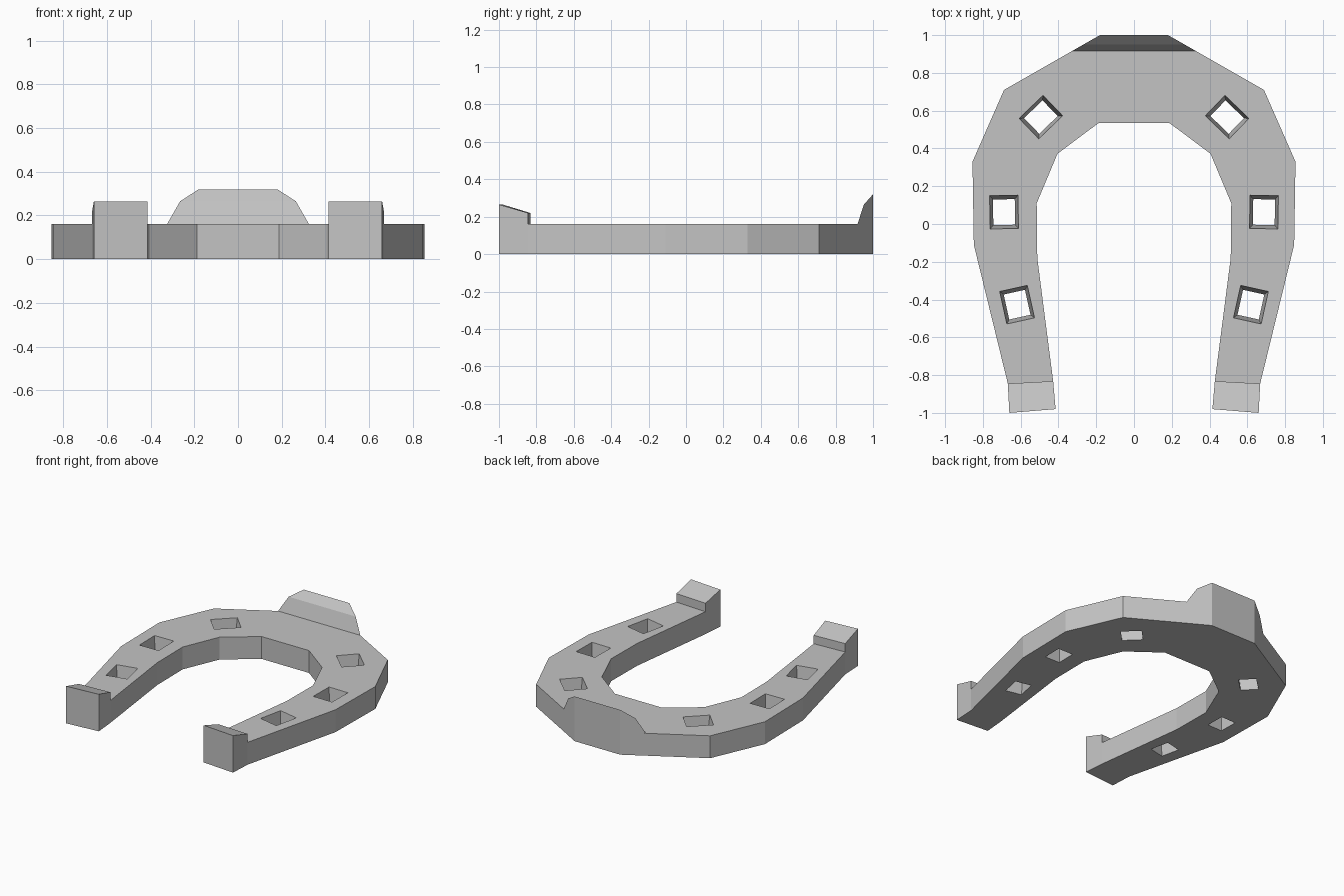
import bpy
import bmesh
from mathutils import Matrix, Vector

cube = bpy.data.objects.get("Cube")
if cube:
    bpy.data.objects.remove(cube, do_unlink=True)

THICK = 0.16

steel = bpy.data.materials.new("grey_steel")
steel.use_nodes = True
GREY = (0.55, 0.55, 0.55, 1)
steel.diffuse_color = GREY
steel.node_tree.nodes["Principled BSDF"].inputs["Base Color"].default_value = GREY


def finish(bm, name):
    bmesh.ops.recalc_face_normals(bm, faces=bm.faces[:])
    mesh = bpy.data.meshes.new(name)
    bm.to_mesh(mesh)
    bm.free()
    mesh.materials.append(steel)
    obj = bpy.data.objects.new(name, mesh)
    bpy.context.collection.objects.link(obj)
    return obj


def add_prism(bm, lower, upper):
    """Solid between two matching rings of points."""
    a = [bm.verts.new(p) for p in lower]
    b = [bm.verts.new(p) for p in upper]
    bm.faces.new(a)
    bm.faces.new(b)
    for i in range(len(a)):
        j = (i + 1) % len(a)
        bm.faces.new((a[i], a[j], b[j], b[i]))


# Half outline of the shoe, from toe round the heel to the inner arch
heel = [(0.668, -0.845), (0.66, -1.0), (0.415, -0.98), (0.428, -0.832)]
half = [(0.18, 1.0), (0.688, 0.71), (0.855, 0.33), (0.848, -0.11), *heel,
        (0.512, -0.18), (0.515, 0.11), (0.405, 0.372), (0.187, 0.535)]
outline = half + [(-x, y) for x, y in reversed(half)]

bm = bmesh.new()
add_prism(bm, [(x, y, 0) for x, y in outline], [(x, y, THICK) for x, y in outline])
shoe = finish(bm, "shoe_body")

# Tapered nail holes: centre x, centre y, turn in degrees
holes = [(0.493, 0.566, 46), (0.688, 0.063, -1), (0.619, -0.427, -12.5)]
bm = bmesh.new()
for x, y, turn in holes:
    for side in (1, -1):
        rot = Matrix.Rotation(side * turn * 3.14159 / 180, 3, "Z")
        rings = []
        for z in (-0.02, THICK + 0.02):
            scale = 0.77 + 0.23 * z / THICK
            rings.append([Vector((side * x, y, z)) + rot @ Vector((u * scale, v * scale, 0))
                          for u, v in ((-0.075, -0.088), (0.075, -0.088),
                                       (0.075, 0.088), (-0.075, 0.088))])
        add_prism(bm, *rings)
cutter = finish(bm, "nail_hole_cutter")
cutter.hide_render = True

cut = shoe.modifiers.new("nail_holes", "BOOLEAN")
cut.operation = "DIFFERENCE"
cut.solver = "EXACT"
cut.object = cutter
depsgraph = bpy.context.evaluated_depsgraph_get()
cut_mesh = bpy.data.meshes.new_from_object(shoe.evaluated_get(depsgraph))
shoe.modifiers.clear()
shoe.data = cut_mesh
bpy.data.objects.remove(cutter, do_unlink=True)

# Sloping heel blocks, one on each branch
for side, name in ((1, "left_heel_block"), (-1, "right_heel_block")):
    bm = bmesh.new()
    tops = (0.22, 0.265, 0.265, 0.22)
    add_prism(bm, [(side * x, y, THICK) for x, y in heel],
              [(side * x, y, z) for (x, y), z in zip(heel, tops)])
    finish(bm, name)

# Faceted toe clip rising flush with the outer wall
bm = bmesh.new()
for side in (1, -1):
    for x, y, z in ((0.325, 0.917, THICK), (0.265, 0.951, 0.265),
                    (0.18, 1.0, 0.32), (0.18, 1.0, THICK)):
        bm.verts.new((side * x, y, z))
bmesh.ops.convex_hull(bm, input=bm.verts[:])
bmesh.ops.dissolve_limit(bm, angle_limit=0.02, verts=bm.verts[:], edges=bm.edges[:])
finish(bm, "toe_clip")
